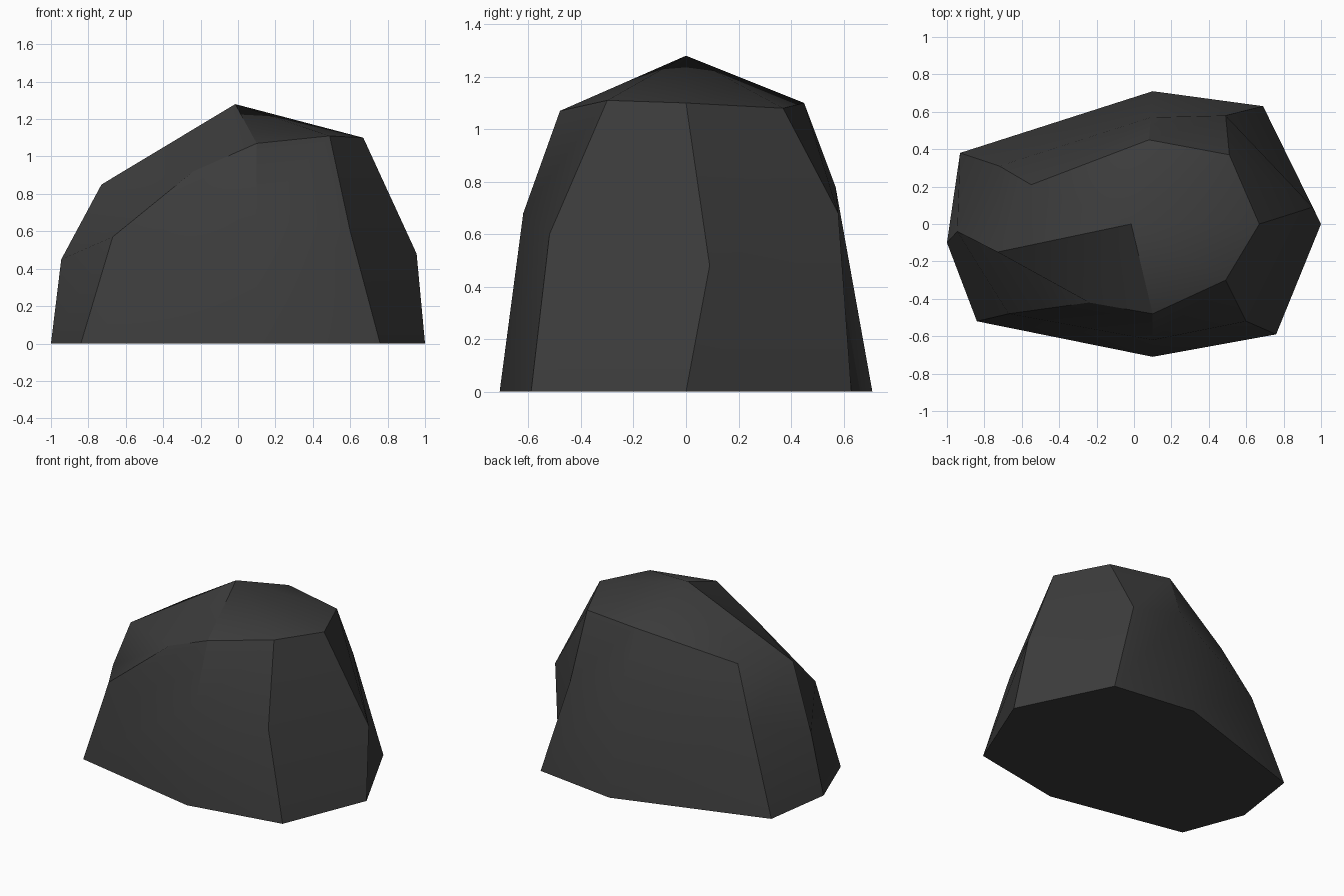
import bpy, bmesh, math

if "Cube" in bpy.data.objects:
    bpy.data.objects.remove(bpy.data.objects["Cube"])

# Cross-section rings of the boulder, each eight points round from the left side
base = [(-1.0, -0.10, 0), (-0.84, -0.52, 0), (0.10, -0.71, 0), (0.76, -0.59, 0),
        (1.0, 0.0, 0), (0.69, 0.63, 0), (0.10, 0.71, 0), (-0.93, 0.38, 0)]
waist = [(-0.945, -0.04, 0.45), (-0.67, -0.48, 0.57), (0.10, -0.62, 0.68), (0.60, -0.52, 0.60),
         (0.955, 0.09, 0.48), (0.49, 0.58, 0.68), (0.09, 0.57, 0.78), (-0.72, 0.31, 0.58)]
shoulder = [(-0.73, -0.15, 0.85), (-0.24, -0.42, 0.92), (0.10, -0.48, 1.07), (0.49, -0.30, 1.11),
            (0.67, 0.0, 1.10), (0.51, 0.37, 1.08), (0.08, 0.45, 1.10), (-0.55, 0.21, 0.925)]
peak = (-0.015, 0.0, 1.28)

bm = bmesh.new()
rings = [[bm.verts.new(p) for p in ring] for ring in (base, waist, shoulder)]
top = bm.verts.new(peak)

# Sides
for low, high in zip(rings, rings[1:]):
    for i in range(8):
        j = (i + 1) % 8
        bm.faces.new((low[i], low[j], high[j], high[i]))
# Crown and underside
for i in range(8):
    bm.faces.new((rings[2][i], rings[2][(i + 1) % 8], top))
bm.faces.new(rings[0][::-1])
bmesh.ops.recalc_face_normals(bm, faces=bm.faces)

mesh = bpy.data.meshes.new("boulder")
bm.to_mesh(mesh)
bm.free()
boulder = bpy.data.objects.new("boulder", mesh)
bpy.context.collection.objects.link(boulder)

# Single dark stone colour
stone = bpy.data.materials.new("dark stone")
stone.diffuse_color = (0.045, 0.045, 0.045, 1)
stone.use_nodes = True
stone.node_tree.nodes["Principled BSDF"].inputs["Base Color"].default_value = stone.diffuse_color
mesh.materials.append(stone)

# Soft facets with sharp main ridges
bpy.context.view_layer.objects.active = boulder
boulder.select_set(True)
bpy.ops.object.shade_smooth_by_angle(angle=math.radians(30))
